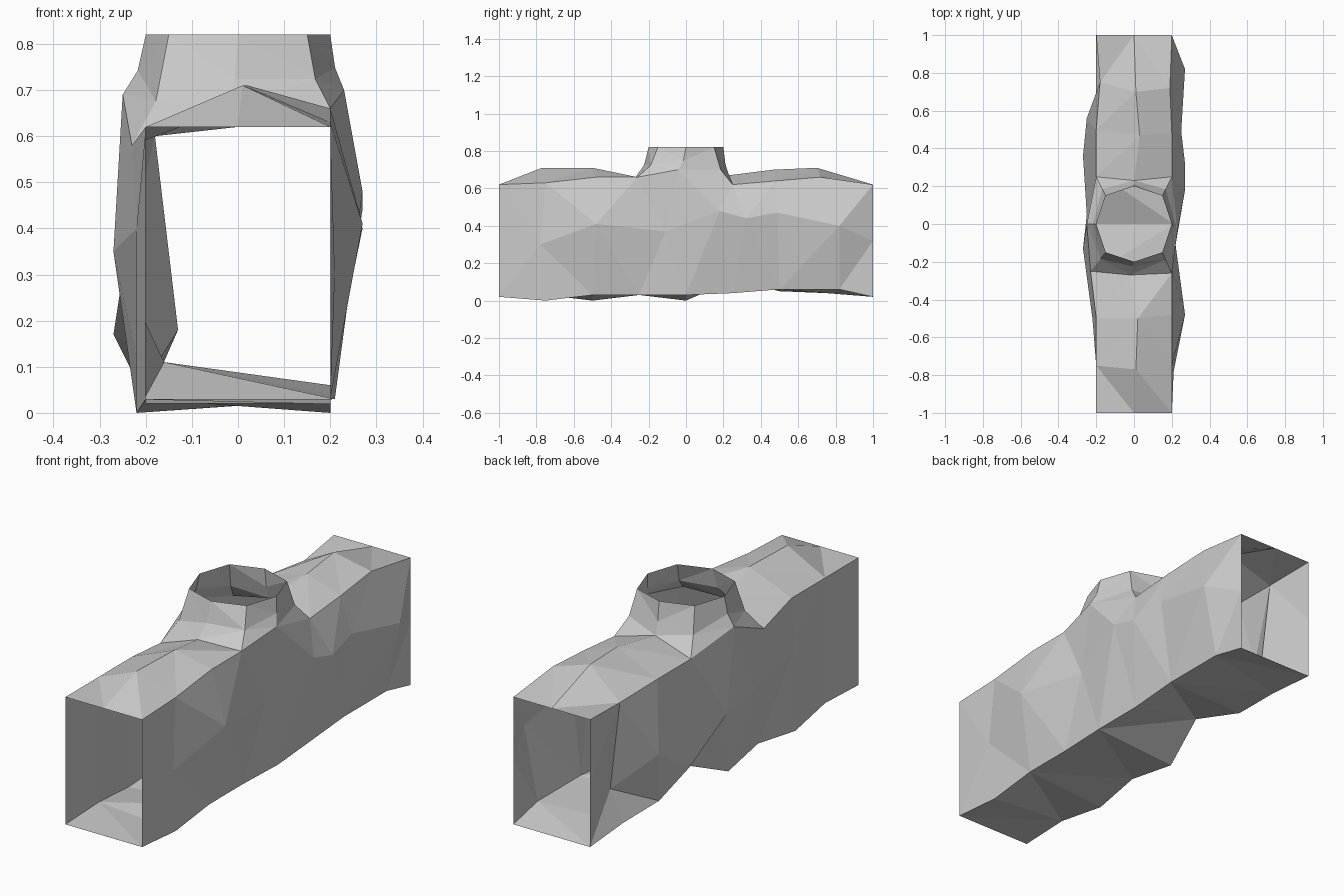
import bpy
import bmesh
from mathutils import Vector

default_cube = bpy.data.objects.get("Cube")
if default_cube:
    bpy.data.objects.remove(default_cube, do_unlink=True)

# One plain stone colour
stone = bpy.data.materials.new("grey_stone")
stone.use_nodes = True
stone_colour = (0.6, 0.6, 0.6, 1)
stone.diffuse_color = stone_colour
stone.node_tree.nodes["Principled BSDF"].inputs["Base Color"].default_value = stone_colour

# Stations along the tunnel, in hundredths
stations = [-75, -50, -25, 0, 25, 50, 75]


def rail(end_x, end_z, xs, zs, ys=stations):
    """A lengthwise line of the tunnel, with matching points at both open ends."""
    inner = [Vector(p) / 100 for p in zip(xs, ys, zs)]
    front = Vector((end_x, -100, end_z)) / 100
    back = Vector((end_x, 100, end_z)) / 100
    return [front, *inner, back]


def make_object(name, build):
    """Run a bmesh builder and turn the result into a flat shaded object."""
    bm = bmesh.new()
    build(bm)
    bmesh.ops.remove_doubles(bm, verts=bm.verts[:], dist=0.0001)
    bmesh.ops.triangulate(bm, faces=bm.faces[:], quad_method='SHORT_EDGE')
    mesh = bpy.data.meshes.new(name)
    bm.to_mesh(mesh)
    bm.free()
    mesh.materials.append(stone)
    obj = bpy.data.objects.new(name, mesh)
    bpy.context.collection.objects.link(obj)
    return obj


def add_strip(bm, first, second, skip=(), closed=False):
    """Bridge two lines of equal length with quads."""
    a = [bm.verts.new(p) for p in first]
    b = [bm.verts.new(p) for p in second]
    count = len(a) if closed else len(a) - 1
    for i in range(count):
        if i in skip:
            continue
        j = (i + 1) % len(a)
        bm.faces.new((a[i], a[j], b[j], b[i]))


# Rock lines running round the tunnel section
ridge = rail(0, 62, [1, 2, -2, 0, 0, 3, 1], [71, 71, 66, 70, 67, 70, 71],
             [-77, -50, -27, 0, 23, 47, 70])
right_eave = rail(20, 62, [20, 20, 20, 23, 20, 20, 19], [63, 66, 66, 70, 62, 64, 66],
                  [-75, -48, -26, -4, 25, 48, 72])
right_wall = rail(20, 32, [21, 27, 22, 27, 27, 25, 27], [30, 41, 37, 48, 44, 47, 40],
                  [-78, -48, -11, 18, 32, 49, 82])
right_foot = rail(20, 2, [20, 20, 20, 21, 20, 20, 20], [0, 3, 3, 3, 4, 6, 6],
                  [-75, -50, -25, 0, 25, 50, 82])
left_foot = rail(-20, 2, [-20, -22, -20, -22, -16, -21, -20], [3, 0, 3, 0, 11, 5, 4])
left_wall = rail(-20, 32, [-20, -22, -27, -25, -27, -25, -13], [32, 40, 35, 30, 17, 30, 18],
                 [-75, -50, -13, 5, 36, 56, 75])
left_eave = rail(-20, 62, [-20, -20, -23, -25, -20, -20, -18], [62, 62, 58, 69, 62, 62, 60])

# Roof panels beside the shaft stay open
middle = len(ridge) // 2
shaft_gap = (middle - 1, middle)


def build_tunnel(bm):
    add_strip(bm, right_eave, ridge, skip=shaft_gap)
    add_strip(bm, ridge, left_eave, skip=shaft_gap)
    around = [left_eave, left_wall, left_foot, right_foot, right_wall, right_eave]
    for upper, lower in zip(around, around[1:]):
        add_strip(bm, upper, lower)


def build_shaft(bm):
    front, back = middle - 1, middle + 1
    base = [right_eave[middle], right_eave[back], ridge[back], left_eave[back],
            left_eave[middle], left_eave[front], ridge[front], right_eave[front]]
    # Octagonal rim, with a waist where the flared foot starts
    straight, diagonal, rim_height = 0.2, 0.15, 0.82
    signs = [(1, 0), (1, 1), (0, 1), (-1, 1), (-1, 0), (-1, -1), (0, -1), (1, -1)]
    rim = []
    for sx, sy in signs:
        reach = diagonal if sx and sy else straight
        rim.append(Vector((sx * reach, sy * reach, rim_height)))
    waist = []
    for top, bottom in zip(rim, base):
        point = top.lerp(bottom, 0.35)
        point.z = top.lerp(bottom, 0.6).z
        waist.append(point)
    add_strip(bm, base, waist, closed=True)
    add_strip(bm, waist, rim, closed=True)


make_object("tunnel_shell", build_tunnel)
make_object("roof_shaft", build_shaft)
